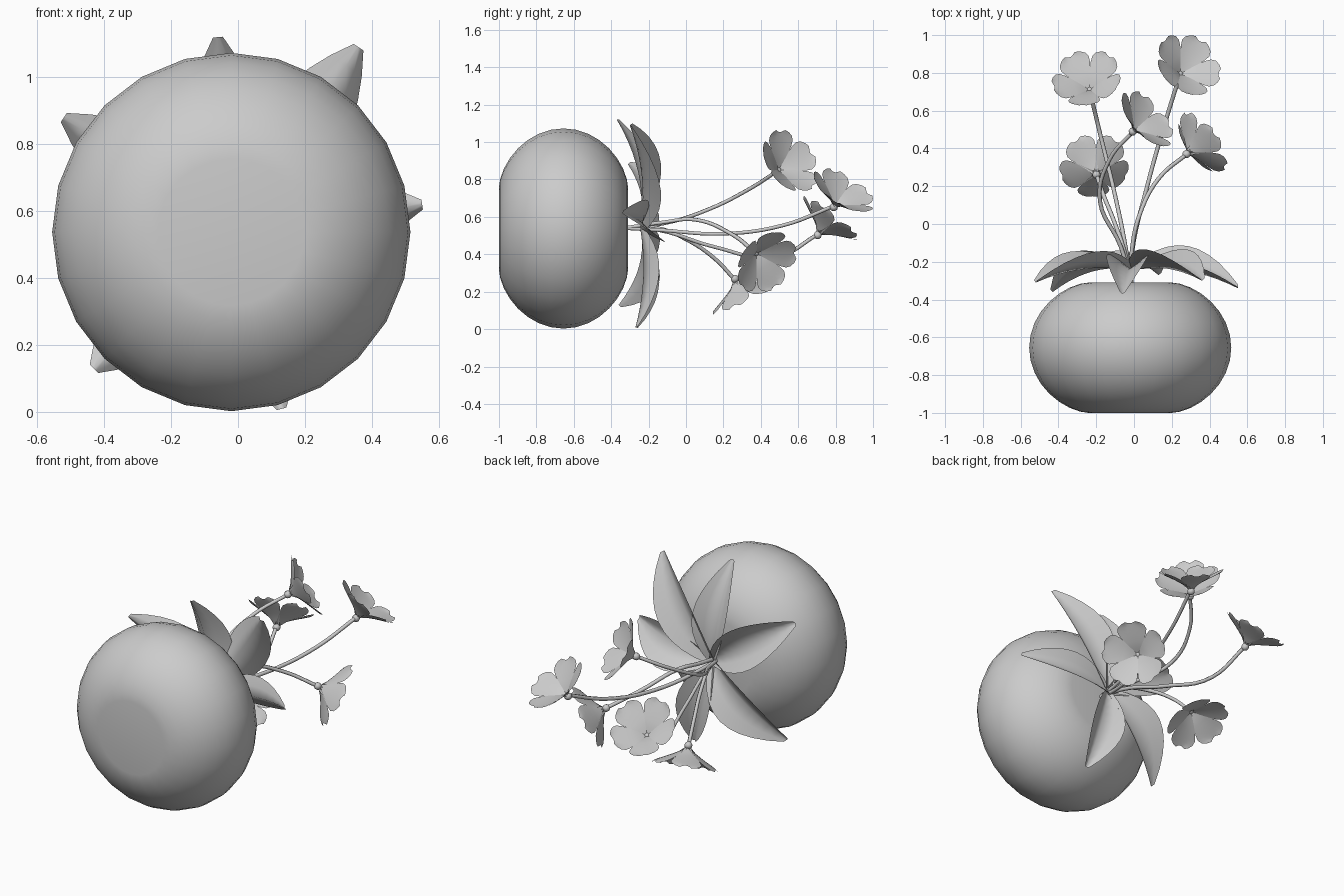
import bpy, bmesh
from math import sin, cos, pi
from mathutils import Vector, Matrix

if "Cube" in bpy.data.objects:
    bpy.data.objects.remove(bpy.data.objects["Cube"], do_unlink=True)

grey = bpy.data.materials.new("plain grey")
grey.use_nodes = True
grey.diffuse_color = (0.6, 0.6, 0.6, 1)
grey.node_tree.nodes["Principled BSDF"].inputs["Base Color"].default_value = (0.6, 0.6, 0.6, 1)


def finish(name, bm):
    """Turn a bmesh into a smooth shaded object."""
    mesh = bpy.data.meshes.new(name)
    bm.to_mesh(mesh)
    bm.free()
    mesh.materials.append(grey)
    for poly in mesh.polygons:
        poly.use_smooth = True
    obj = bpy.data.objects.new(name, mesh)
    bpy.context.collection.objects.link(obj)
    return obj


def add_grid(bm, rows):
    """Skin rows of points with quads."""
    verts = [[bm.verts.new(p) for p in row] for row in rows]
    for a, b in zip(verts, verts[1:]):
        for i in range(len(a) - 1):
            bm.faces.new((a[i], a[i + 1], b[i + 1], b[i]))


# Round pot, turned about the y axis, with a flat disc at both ends
def make_pot(x=-0.02, z=0.538, sides=24):
    profile = [(0, -1)]
    for i in range(17):
        a = pi / 2 * (i / 8 - 1)
        profile.append((0.22 + 0.315 * abs(cos(a)) ** 1.2, -0.655 + 0.345 * sin(a)))
    profile.append((0, profile[-1][1]))
    bm = bmesh.new()
    rows = []
    for r, y in profile:
        ring = [2 * pi * k / sides for k in range(sides + 1)]
        rows.append([(x + r * sin(a), y, z + r * cos(a)) for a in ring])
    add_grid(bm, rows)
    bmesh.ops.remove_doubles(bm, verts=bm.verts[:], dist=0.0001)
    bmesh.ops.recalc_face_normals(bm, faces=bm.faces[:])
    pot = finish("pot", bm)
    bpy.ops.object.select_all(action="DESELECT")
    pot.select_set(True)
    bpy.context.view_layer.objects.active = pot
    bpy.ops.object.shade_smooth_by_angle(angle=0.7)


# Leaf with a nearly straight midrib and raised edges, optionally rolled
def make_leaf(name, tip, half_width, roll, steps=10):
    base, tip = Vector((-0.01, -0.245, 0.54)), Vector(tip)
    bend = base.lerp(tip, 0.5)
    bend.y = -0.2
    side = (tip - base).cross(Vector((0, 1, 0))).normalized()
    bm = bmesh.new()
    rows = []
    for i in range(steps + 1):
        s = i / steps
        mid = base * (1 - s) ** 2 + bend * 2 * s * (1 - s) + tip * s ** 2
        w = half_width * sin(pi * (0.05 + 0.92 * s)) ** 0.85
        row = []
        for t in (-1, -0.5, 0, 0.5, 1):
            lift = w * (0.78 * abs(t) ** 1.2 + roll * t)
            row.append(mid + side * w * t + Vector((0, lift, 0)))
        rows.append(row)
    add_grid(bm, rows)
    finish(name, bm)


# Curved round stem
def make_stem(name, points):
    curve = bpy.data.curves.new(name, "CURVE")
    curve.dimensions = "3D"
    curve.bevel_depth = 0.011
    curve.bevel_resolution = 1
    curve.resolution_u = 6
    curve.use_fill_caps = True
    spline = curve.splines.new("BEZIER")
    spline.bezier_points.add(len(points) - 1)
    for bp, p in zip(spline.bezier_points, points):
        bp.co = p
        bp.handle_left_type = bp.handle_right_type = "AUTO"
    curve.materials.append(grey)
    bpy.context.collection.objects.link(bpy.data.objects.new(name, curve))


# Cupped flower with five separate rounded petals
PETAL = [(0, 0.016), (0.2, 0.032), (0.4, 0.054), (0.6, 0.076), (0.74, 0.085),
         (0.86, 0.078), (0.95, 0.057), (1, 0.032)]


def make_flower(name, base, facing, first_petal):
    n = Vector(facing).normalized()
    u = Vector(first_petal)
    u = (u - n * u.dot(n)).normalized()
    v = n.cross(u)
    base = Vector(base)
    bm = bmesh.new()
    for k in range(5):
        a = 2 * pi * k / 5
        out, across = u * cos(a) + v * sin(a), v * cos(a) - u * sin(a)
        rows = []
        for s, w in PETAL:
            row = []
            for j in range(7):
                t = j / 3 - 1
                reach = 0.18 * s * (1 - 0.02 * s ** 4 * cos(pi * t))
                height = 0.1 * s ** 0.8 + 0.012 * s * t * t
                row.append(base + out * reach + across * w * t + n * height)
            rows.append(row)
        add_grid(bm, rows)
    finish(name, bm)

    # Small swollen bud behind the petals
    bm = bmesh.new()
    turn = n.to_track_quat("Z", "Y").to_matrix().to_4x4()
    bmesh.ops.create_uvsphere(bm, u_segments=10, v_segments=6, radius=0.022,
                              matrix=Matrix.Translation(base - n * 0.01) @ turn)
    finish(name + "_bud", bm)


make_pot()

# Tip, half width and roll of each leaf
leaves = [((-0.06, -0.37, 1.12), 0.11, 0), ((0.36, -0.3, 1.09), 0.13, 0),
          ((0.55, -0.34, 0.62), 0.11, -0.4), ((0.13, -0.27, 0.01), 0.11, 0),
          ((-0.43, -0.36, 0.13), 0.135, 0), ((-0.52, -0.31, 0.88), 0.12, 0)]
for i, leaf in enumerate(leaves):
    make_leaf(f"leaf_{i + 1}", *leaf)

# Each flower: inner stem points, stem end, facing direction, first petal
UP, FRONT = (0, 0, 1), (0, -1, 0)
flowers = [
    ("left_high", [(-0.04, -0.15, 0.53), (-0.1, 0.15, 0.44), (-0.18, 0.48, 0.385)],
     (-0.235, 0.71, 0.51), (-0.15, 0.6, 0.78), FRONT),
    ("right_high", [(-0.01, -0.15, 0.53), (0.07, 0.2, 0.51), (0.16, 0.52, 0.555)],
     (0.245, 0.795, 0.66), (0.42, 0.48, 0.8), FRONT),
    ("middle", [(-0.07, -0.12, 0.565), (-0.18, 0.12, 0.64), (-0.13, 0.34, 0.75)],
     (0, 0.495, 0.85), (0.67, 0.6, 0.45), UP),
    ("left_low", [(-0.05, -0.15, 0.54), (-0.1, 0, 0.48), (-0.16, 0.15, 0.38)],
     (-0.2, 0.265, 0.26), (-0.1, 0.42, -0.9), FRONT),
    ("right_low", [(-0.01, -0.13, 0.57), (0.03, 0.05, 0.585), (0.13, 0.24, 0.51)],
     (0.285, 0.375, 0.405), (0.7, 0.5, -0.45), UP),
]
for name, inner, end, facing, first in flowers:
    make_stem(name + "_stem", [(-0.015, -0.33, 0.54)] + inner + [end])
    make_flower(name + "_flower", end, facing, first)
